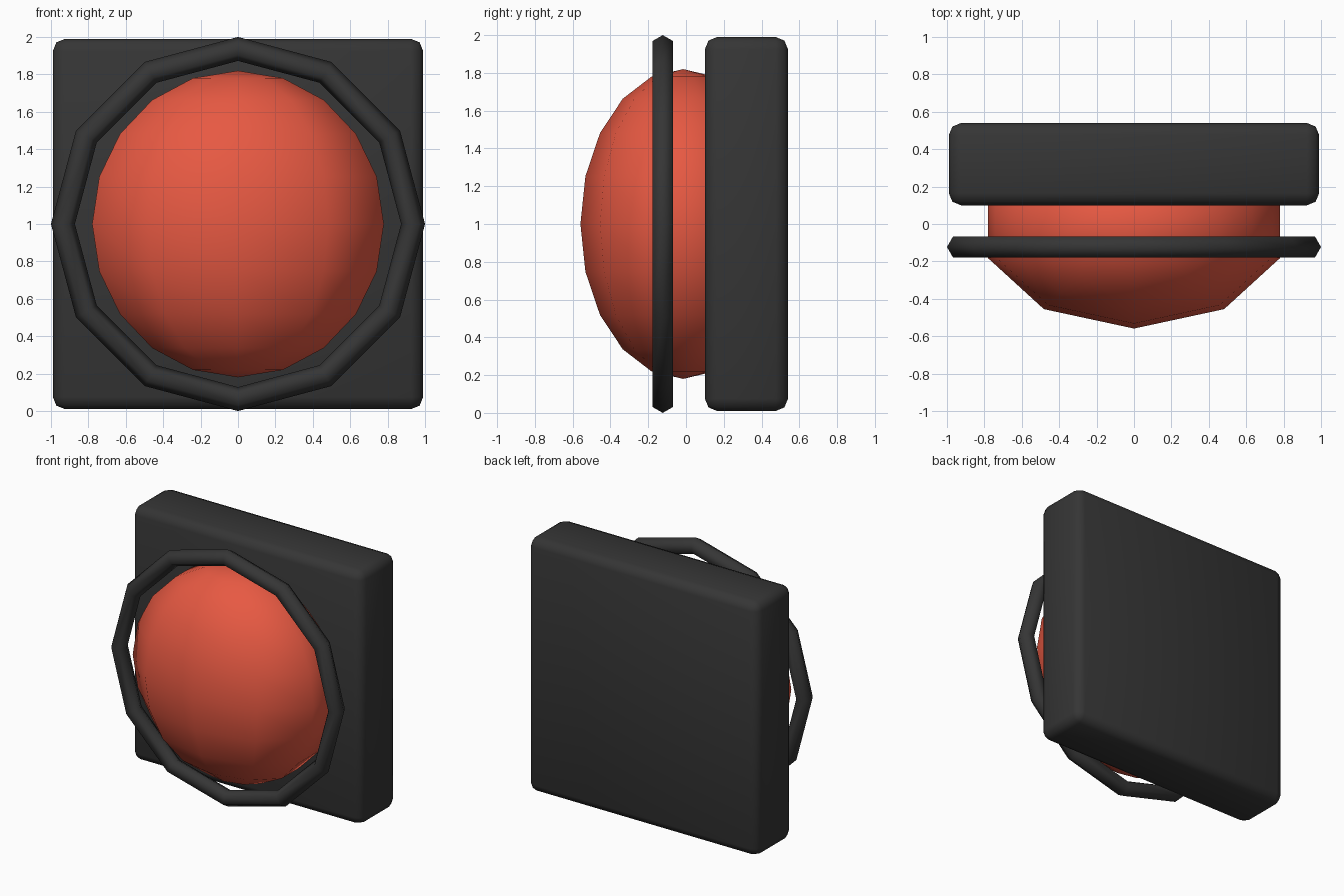
import bpy
import bmesh
import math
from mathutils import Matrix, Vector

default = bpy.data.objects.get("Cube")
if default:
    bpy.data.objects.remove(default, do_unlink=True)


def make_material(name, rgb):
    mat = bpy.data.materials.new(name)
    mat.use_nodes = True
    mat.diffuse_color = (*rgb, 1)
    mat.node_tree.nodes["Principled BSDF"].inputs["Base Color"].default_value = (*rgb, 1)
    return mat


def add_part(name, bm, mat):
    bmesh.ops.recalc_face_normals(bm, faces=bm.faces)
    for face in bm.faces:
        face.smooth = True
    mesh = bpy.data.meshes.new(name)
    bm.to_mesh(mesh)
    bm.free()
    mesh.materials.append(mat)
    obj = bpy.data.objects.new(name, mesh)
    bpy.context.collection.objects.link(obj)
    return obj


charcoal = make_material("charcoal", (0.036, 0.036, 0.036))
red = make_material("red", (0.8, 0.1, 0.055))

# Square backing block with rounded edges
bm = bmesh.new()
bmesh.ops.create_cube(bm, size=1, matrix=Matrix.Translation((0, 0.32, 1))
                      @ Matrix.Diagonal((1.98, 0.44, 1.98, 1)))
bmesh.ops.bevel(bm, geom=bm.edges[:], offset=0.065, segments=2,
                profile=0.5, affect='EDGES')
add_part("backing_block", bm, charcoal)

# Flattened dome, its rear half sunk into the block
bm = bmesh.new()
bmesh.ops.create_uvsphere(bm, u_segments=10, v_segments=10, radius=1,
                          matrix=Matrix.Translation((0, -0.015, 1))
                          @ Matrix.Diagonal((0.82, 0.544, 0.82, 1)))
add_part("dome", bm, red)

# Ring around the dome: a hexagonal section turned through twelve steps
bm = bmesh.new()
centre = Vector((0, -0.123, 1))
section = []
for i in range(6):
    a = i * math.tau / 6
    section.append(bm.verts.new(centre + Vector((0.936 + 0.064 * math.cos(a),
                                                 0.064 * math.sin(a), 0))))
loop = [bm.edges.new((section[i], section[i - 1])) for i in range(6)]
bmesh.ops.spin(bm, geom=loop, cent=centre, axis=(0, 1, 0),
               angle=math.tau, steps=12, use_merge=True)
bmesh.ops.remove_doubles(bm, verts=bm.verts, dist=0.0001)
add_part("ring", bm, charcoal)
